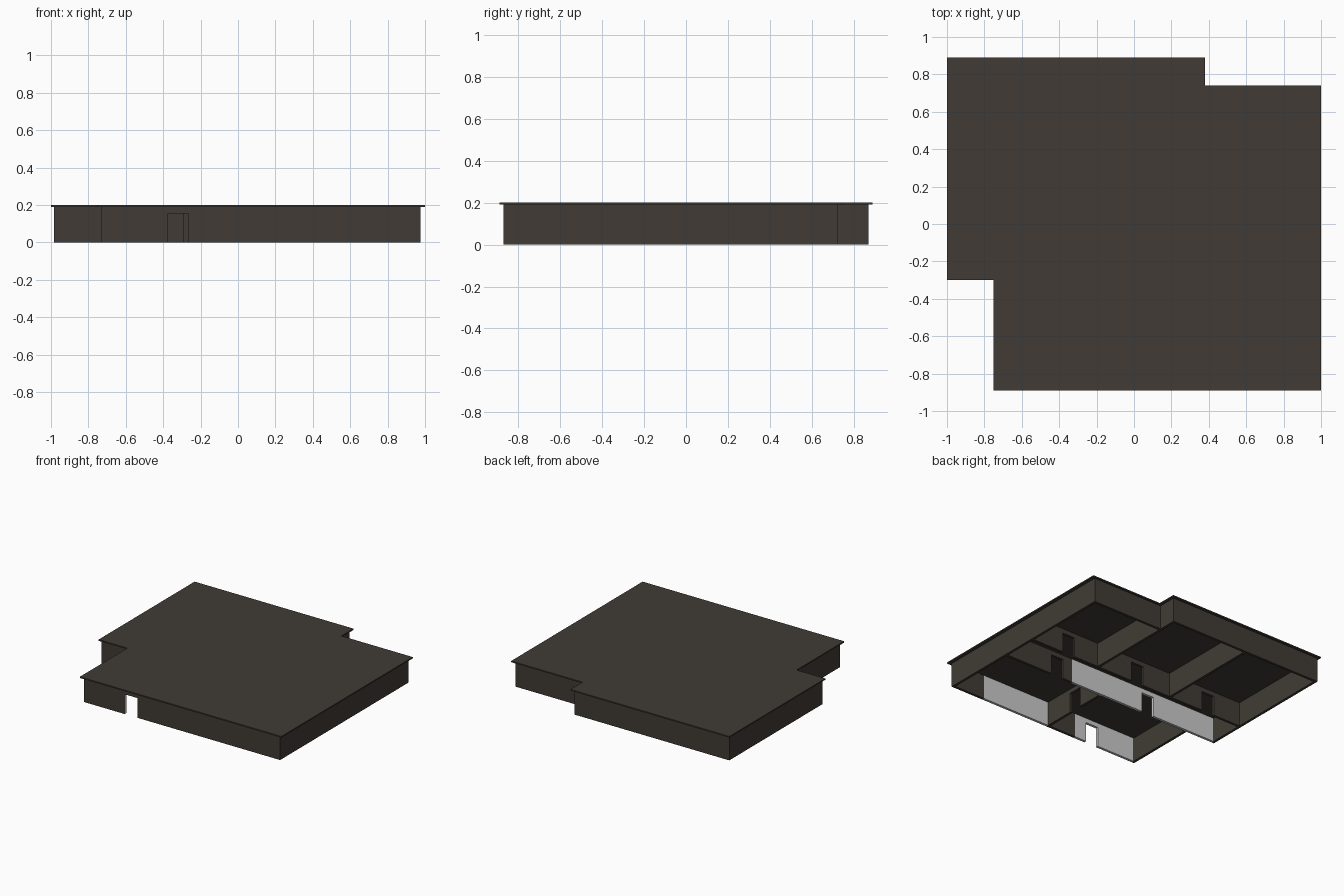
import bpy
import bmesh

old = bpy.data.objects.get("Cube")
if old:
    bpy.data.objects.remove(old, do_unlink=True)


def material(name, colour):
    mat = bpy.data.materials.new(name)
    mat.use_nodes = True
    mat.diffuse_color = (*colour, 1)
    mat.node_tree.nodes["Principled BSDF"].inputs["Base Color"].default_value = (*colour, 1)
    return mat


BROWN = material("dark brown", (0.052, 0.044, 0.035))
WHITE = material("pale plaster", (0.6, 0.6, 0.6))

THICK = 0.02
WALL_TOP = 0.19
ROOF_TOP = 0.2
DOOR_HEIGHT = 0.155
DOOR_HALF = 0.055


def add_box(bm, lo, hi):
    """Add an axis-aligned box between two corners."""
    verts = bmesh.ops.create_cube(bm, size=1)["verts"]
    for v in verts:
        for i in range(3):
            v.co[i] = lo[i] if v.co[i] < 0 else hi[i]


def finish(bm, name, pale=False):
    mesh = bpy.data.meshes.new(name)
    mesh.materials.append(BROWN)
    mesh.materials.append(WHITE)
    bm.normal_update()
    for f in bm.faces:
        # Plaster on every side except the one facing the front
        f.material_index = int(pale and f.normal.y > -0.5)
    bm.to_mesh(mesh)
    bm.free()
    obj = bpy.data.objects.new(name, mesh)
    bpy.context.collection.objects.link(obj)
    return obj


def wall(name, axis, at, start, end, doors=(), pale=False):
    """Straight wall along x or y; 'at' is its lower face on the other axis."""
    bm = bmesh.new()

    def piece(a, b, bottom):
        if axis == "x":
            add_box(bm, (a, at, bottom), (b, at + THICK, WALL_TOP))
        else:
            add_box(bm, (at, a, bottom), (at + THICK, b, WALL_TOP))

    cursor = start
    for d in doors:
        piece(cursor, d - DOOR_HALF, 0)
        piece(d - DOOR_HALF, d + DOOR_HALF, DOOR_HEIGHT)
        cursor = d + DOOR_HALF
    piece(cursor, end, 0)
    return finish(bm, name, pale)


# Key plan lines
LEFT, RIGHT, FRONT, BACK = -0.985, 0.975, -0.87, 0.87
STEP_X, STEP_Y = -0.73, -0.285
NOTCH_X, NOTCH_Y = 0.36, 0.725
HALL_Y = 0.005
T = THICK

# Outer walls
wall("right_wall", "y", RIGHT - T, FRONT, NOTCH_Y)
wall("back_wall_right", "x", NOTCH_Y - T, NOTCH_X - T, RIGHT - T)
wall("back_wall", "x", BACK - T, LEFT + T, NOTCH_X - T)
wall("left_wall_back", "y", LEFT, STEP_Y, BACK)
wall("left_wall_front", "y", STEP_X, FRONT, STEP_Y)
wall("front_wall_right_end", "x", FRONT, 0.69, RIGHT - T)
wall("front_wall_right", "x", FRONT, 0.09, 0.69, pale=True)
wall("front_wall_middle", "x", FRONT, -0.16, 0.09)
wall("front_wall_entrance", "x", FRONT, STEP_X + T, -0.16, [-0.32], pale=True)

# Hall walls with doors
wall("hall_front_wall", "x", STEP_Y, LEFT + T, 0.356, [-0.35], pale=True)
wall("hall_front_wall_right", "x", STEP_Y, 0.356, RIGHT - T, [0.495])
wall("hall_back_wall", "x", HALL_Y, LEFT + T, RIGHT - T, [-0.67, -0.01, 0.63])

# Room dividers
wall("front_divider", "y", 0.07, FRONT + T, STEP_Y, [-0.55])
wall("bedroom_divider_right", "y", NOTCH_X - T, HALL_Y + T, BACK)
wall("bedroom_divider_left", "y", -0.33, HALL_Y + T, BACK - T)

# Flat overhanging roof, extruded from its outline
outline = [(-0.75, -0.89), (1, -0.89), (1, 0.74), (0.38, 0.74),
           (0.38, 0.89), (-1, 0.89), (-1, -0.3), (-0.75, -0.3)]
bm = bmesh.new()
base = bm.faces.new([bm.verts.new((x, y, WALL_TOP)) for x, y in outline])
extruded = bmesh.ops.extrude_face_region(bm, geom=[base], use_keep_orig=True)["geom"]
for v in extruded:
    if isinstance(v, bmesh.types.BMVert):
        v.co.z = ROOF_TOP
bmesh.ops.recalc_face_normals(bm, faces=bm.faces)
finish(bm, "roof")
